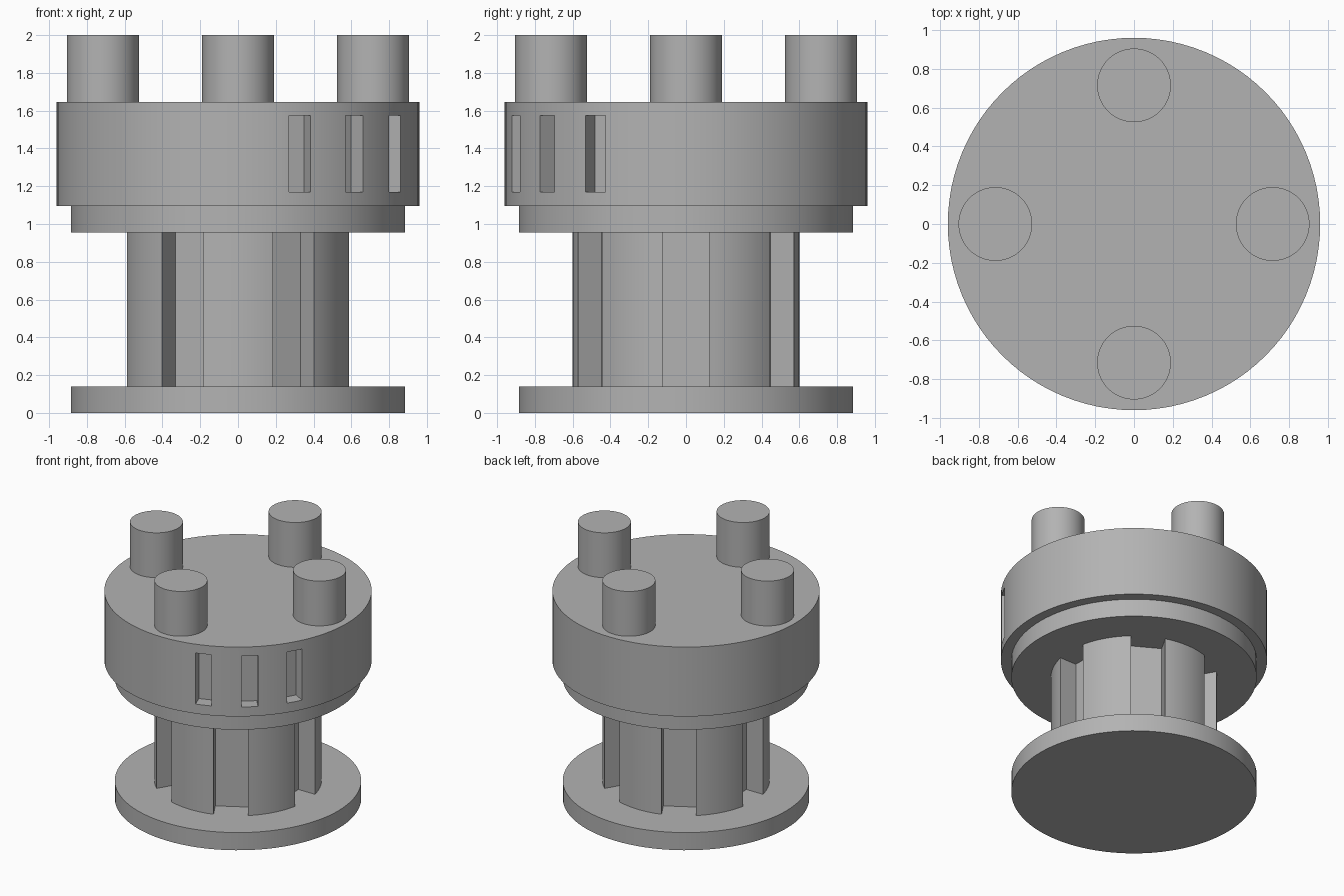
import bpy, bmesh
from math import sin, cos, radians, sqrt
from mathutils import Vector, Matrix

cube = bpy.data.objects.get("Cube")
if cube:
    bpy.data.objects.remove(cube, do_unlink=True)

grey = bpy.data.materials.new("plain_grey")
grey.use_nodes = True
grey.diffuse_color = (0.45, 0.45, 0.45, 1)
grey.node_tree.nodes["Principled BSDF"].inputs["Base Color"].default_value = grey.diffuse_color


def select_only(obj):
    bpy.ops.object.select_all(action='DESELECT')
    obj.select_set(True)
    bpy.context.view_layer.objects.active = obj


def smooth(obj):
    select_only(obj)
    bpy.ops.object.shade_smooth_by_angle(angle=radians(20))


def prism(name, outline, z0, z1):
    """Extrude a counter-clockwise outline from z0 to z1."""
    bm = bmesh.new()
    base = bm.faces.new([bm.verts.new((x, y, z0)) for x, y in outline])
    top = bmesh.ops.extrude_face_region(bm, geom=[base], use_keep_orig=True)["geom"]
    moved = [v for v in top if isinstance(v, bmesh.types.BMVert)]
    bmesh.ops.translate(bm, verts=moved, vec=(0, 0, z1 - z0))
    bmesh.ops.recalc_face_normals(bm, faces=bm.faces)
    mesh = bpy.data.meshes.new(name)
    bm.to_mesh(mesh)
    bm.free()
    mesh.materials.append(grey)
    obj = bpy.data.objects.new(name, mesh)
    bpy.context.collection.objects.link(obj)
    return obj


def arc(radius, start, end, steps):
    angles = [radians(start + (end - start) * i / steps) for i in range(steps + 1)]
    return [(radius * cos(a), radius * sin(a)) for a in angles]


def disc(name, radius, z0, z1, sides=96, centre=(0, 0)):
    ring = arc(radius, 0, 360, sides)[:-1]
    return prism(name, [(x + centre[0], y + centre[1]) for x, y in ring], z0, z1)


# Lower and upper flanges
smooth(disc("base_flange", 0.885, 0, 0.14))
smooth(disc("upper_flange", 0.885, 0.955, 1.095))

# Hub with six teeth and flat-bottomed parallel grooves between them
outline = []
floor, half_groove = 0.443, 0.125
for k in range(6):
    centre = 30 + 60 * k
    outline += arc(0.6, centre - 18, centre + 18, 10)
    turn = Matrix.Rotation(radians(centre + 30), 2)
    outline += [tuple(turn @ Vector((floor, s * half_groove))) for s in (-1, 1)]
smooth(prism("grooved_hub", outline, 0.14, 0.955))

# Drum with three radial slots cut into its front side
drum = disc("drum", 0.96, 1.095, 1.645)
for angle in (-70, -50, -30):
    turn = Matrix.Rotation(radians(angle), 2)
    box = [(0.86, -0.06), (1.1, -0.06), (1.1, 0.06), (0.86, 0.06)]
    cutter = prism("slot_cutter", [tuple(turn @ Vector(p)) for p in box], 1.17, 1.575)
    cutter.hide_render = True
    cut = drum.modifiers.new("slot", 'BOOLEAN')
    cut.operation, cut.solver, cut.object = 'DIFFERENCE', 'EXACT', cutter
    select_only(drum)
    bpy.ops.object.modifier_apply(modifier=cut.name)
    bpy.data.objects.remove(cutter, do_unlink=True)
smooth(drum)

# Four pegs standing on the drum
for name, x, y in (("front", 0, -1), ("back", 0, 1), ("left", 1, 0), ("right", -1, 0)):
    smooth(disc(name + "_peg", 0.19, 1.645, 2, 64, (x * 0.715, y * 0.715)))
